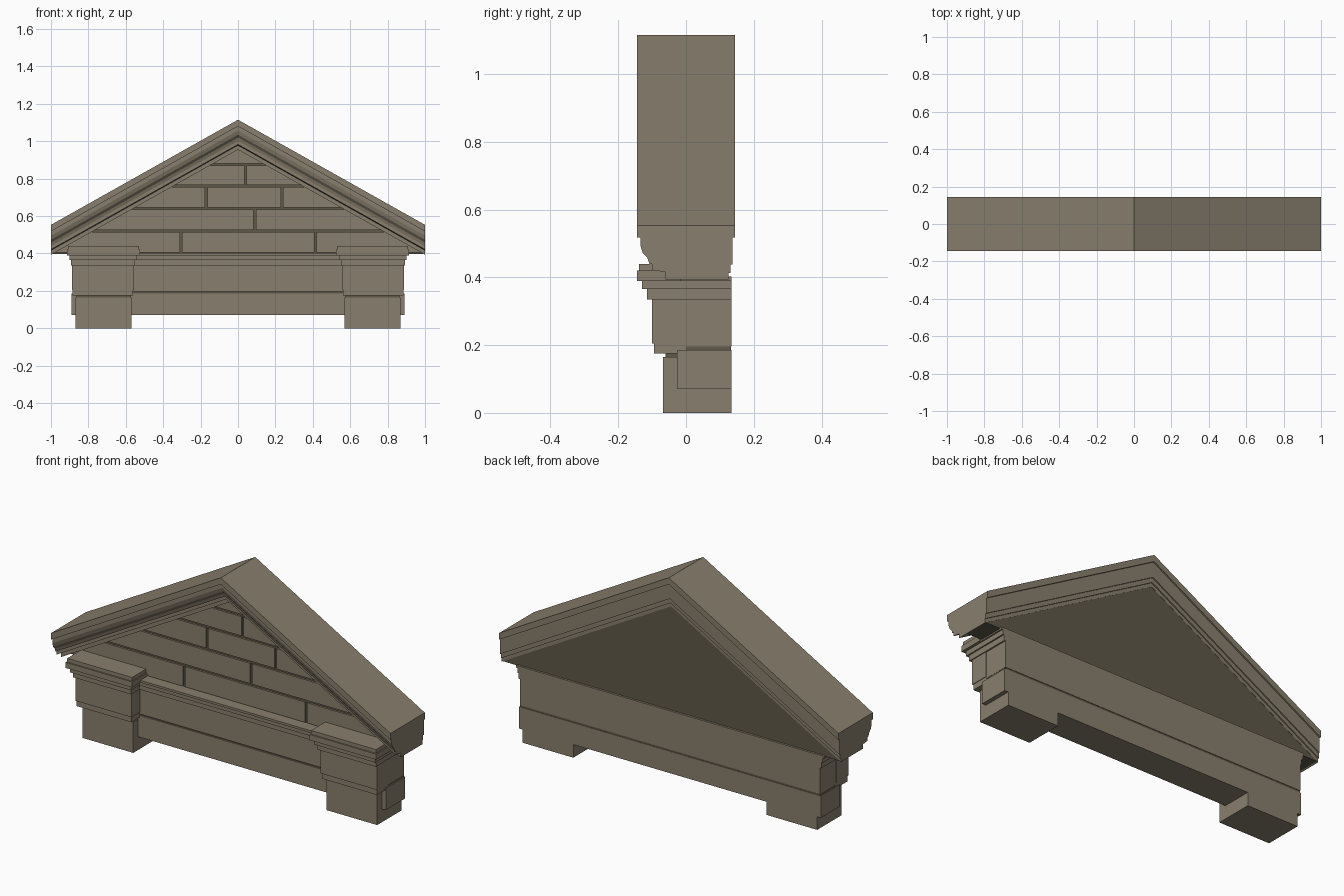
import bpy
import bmesh

cube = bpy.data.objects.get("Cube")
if cube:
    bpy.data.objects.remove(cube, do_unlink=True)


def material(name, colour):
    m = bpy.data.materials.new(name)
    m.use_nodes = True
    m.diffuse_color = (*colour, 1)
    bsdf = next(n for n in m.node_tree.nodes if n.type == 'BSDF_PRINCIPLED')
    bsdf.inputs["Base Color"].default_value = (*colour, 1)
    bsdf.inputs["Roughness"].default_value = 0.9
    return m


STONE = material("warm stone", (0.25, 0.212, 0.153))
MORTAR = material("dark mortar", (0.112, 0.098, 0.064))


def loft(name, rings, mat):
    """Join equal-length closed rings of points and cap both ends."""
    bm = bmesh.new()
    loops = [[bm.verts.new(p) for p in ring] for ring in rings]
    n = len(loops[0])
    for a, b in zip(loops, loops[1:]):
        for i in range(n):
            j = (i + 1) % n
            bm.faces.new((a[i], a[j], b[j], b[i]))
    bm.faces.new(loops[0][::-1])
    bm.faces.new(loops[-1])
    bmesh.ops.recalc_face_normals(bm, faces=bm.faces)
    mesh = bpy.data.meshes.new(name)
    bm.to_mesh(mesh)
    bm.free()
    mesh.materials.append(mat)
    ob = bpy.data.objects.new(name, mesh)
    bpy.context.scene.collection.objects.link(ob)
    return ob


def prism(name, outline, y0, y1, mat):
    """Extrude an x-z outline from y0 to y1."""
    return loft(name, [[(x, y, z) for x, z in outline] for y in (y0, y1)], mat)


def box(name, x0, x1, y0, y1, z0, z1, mat=STONE):
    return prism(name, [(x0, z0), (x1, z0), (x1, z1), (x0, z1)], y0, y1, mat)


# Raking cornice: one moulding section swept over both slopes, mitred at the ridge
RIDGE, SLOPE, SOFFIT, BACK = 1.115, 0.562, 0.955, 0.135
section = [(-0.145, 0), (-0.145, -0.035), (-0.135, -0.035), (-0.135, -0.058),
           (-0.128, -0.08), (-0.114, -0.095), (-0.108, -0.113), (-0.10, -0.113),
           (-0.10, -0.132), (-0.06, -0.137), (-0.06, -0.16), (0.125, -0.16),
           (0.125, -0.14), (0.131, -0.14), (0.131, -0.115), (0.137, -0.115),
           (0.137, -0.035), (0.145, -0.035), (0.145, 0)]
loft("raking_cornice",
     [[(x, y, RIDGE - SLOPE * abs(x) + dz) for y, dz in section] for x in (-1, 0, 1)], STONE)


# Tympanum: mortar slab with stone blocks standing proud of it
def half_width(z):
    return (SOFFIT - z) / SLOPE


SILL = 0.397
prism("tympanum_mortar", [(-half_width(SILL), SILL), (half_width(SILL), SILL), (0, SOFFIT)],
      -0.01, 0.124, MORTAR)

GAP = 0.006
courses = [(0.40, 0.52, [-0.305, 0.415]), (0.52, 0.64, [0.09]),
           (0.64, 0.76, [-0.17, 0.235]), (0.76, 0.875, [0.04]), (0.875, SOFFIT, [])]
for row, (low, high, joints) in enumerate(courses):
    z0, z1 = low + GAP, high - (GAP if high < SOFFIT else 0)
    bottom, top = half_width(z0), half_width(z1)
    lefts = [(-bottom, -top)] + [(j + GAP, j + GAP) for j in joints]
    rights = [(j - GAP, j - GAP) for j in joints] + [(bottom, top)]
    for col, (l, r) in enumerate(zip(lefts, rights)):
        outline = [(l[0], z0), (r[0], z0), (r[1], z1)]
        if abs(r[1] - l[1]) > 0.001:
            outline.append((l[1], z1))
        prism(f"tympanum_block_{row}_{col}", outline, -0.02, 0.0, STONE)

# Beam: lower course, dark joint, frieze and stepped cornice
box("beam_lower_course", -0.89, 0.89, -0.026, BACK, 0.07, 0.186)
box("beam_joint", -0.884, 0.884, -0.02, BACK - 0.002, 0.186, 0.196, MORTAR)
box("beam_frieze", -0.885, 0.885, -0.03, BACK, 0.196, 0.335)
for i, (out, z0, z1) in enumerate([(0.015, 0.335, 0.365), (0.03, 0.365, 0.39),
                                   (0.045, 0.39, 0.402)]):
    half = 0.885 + out / 2
    box(f"beam_cornice_step_{i}", -half, half, -0.03 - out, BACK, z0, z1)

# Pilasters: (part, inner x, outer x, front y, back y, bottom, top, material)
pilaster = [
    ("leg", 0.57, 0.868, -0.068, BACK, 0, 0.165, STONE),
    ("joint", 0.575, 0.863, -0.06, 0.0, 0.165, 0.177, MORTAR),
    ("body_base", 0.562, 0.885, -0.094, 0.0, 0.175, 0.205, STONE),
    ("body", 0.557, 0.888, -0.10, 0.0, 0.205, 0.335, STONE),
    ("capital_lower", 0.55, 0.893, -0.115, 0.0, 0.335, 0.365, STONE),
    ("capital_middle", 0.54, 0.90, -0.13, 0.0, 0.365, 0.39, STONE),
    ("capital_upper", 0.523, 0.915, -0.145, -0.015, 0.39, 0.42, STONE),
    ("capital_top", 0.528, 0.91, -0.138, -0.015, 0.42, 0.44, STONE),
]
for side, sign in (("left", 1), ("right", -1)):
    for part, xi, xo, y0, y1, z0, z1, mat in pilaster:
        x0, x1 = sorted((sign * xi, sign * xo))
        box(f"{side}_pilaster_{part}", x0, x1, y0, y1, z0, z1, mat)
